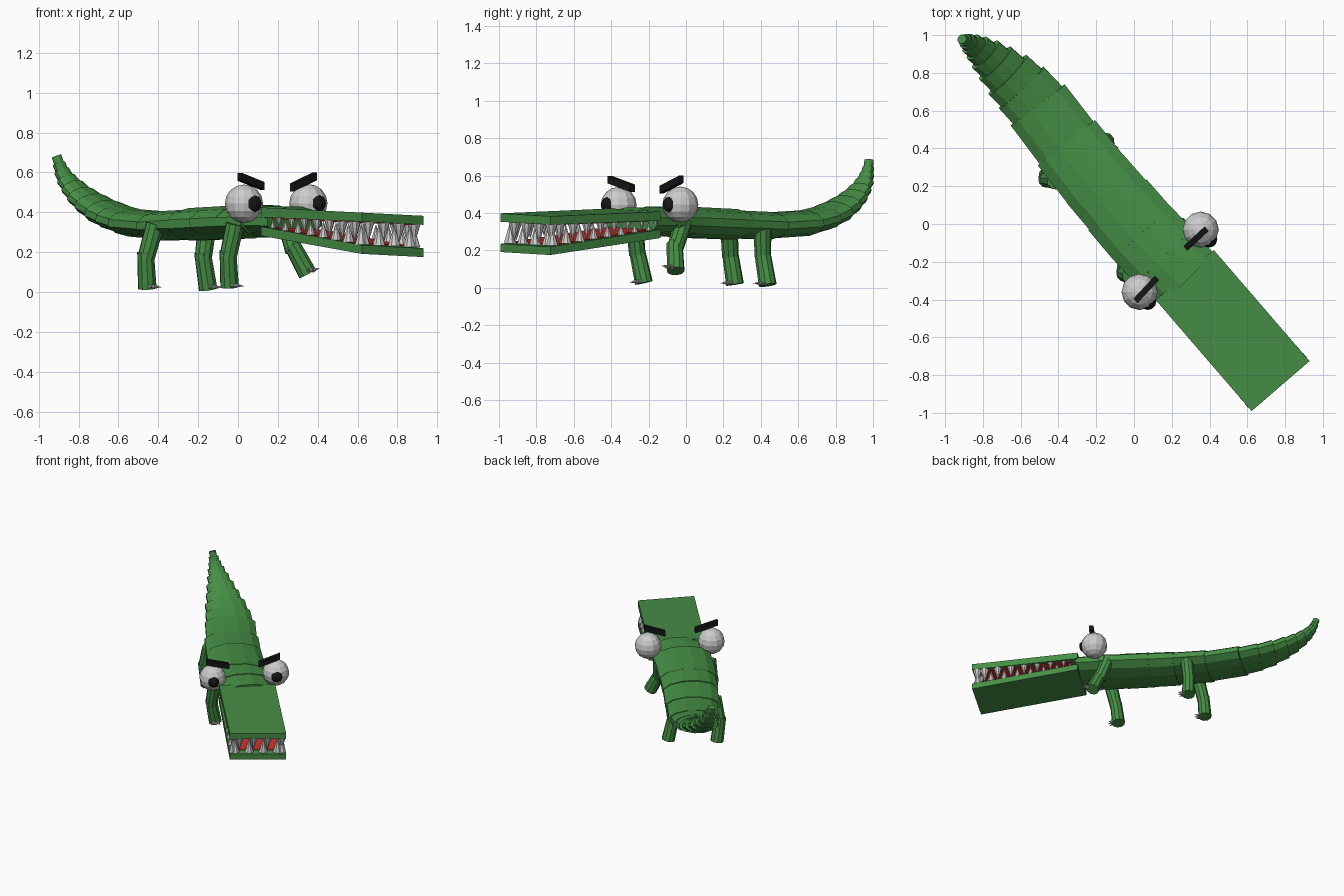
import bpy, bmesh
from math import sin, cos, pi
from mathutils import Vector as V

if "Cube" in bpy.data.objects:
    bpy.data.objects.remove(bpy.data.objects["Cube"])

# Animal axes: F points to the snout, S to its left
F, S, UP = V((0.653, -0.757, 0)), V((0.757, 0.653, 0)), V((0, 0, 1))

def W(f, s, z):
    return F * f + S * s + UP * z

def material(name, rgb):
    m = bpy.data.materials.new(name)
    m.diffuse_color = (*rgb, 1)
    m.use_nodes = True
    m.node_tree.nodes["Principled BSDF"].inputs["Base Color"].default_value = m.diffuse_color
    return m

GREEN = material("green", (0.06, 0.27, 0.06))
RED = material("red", (0.6, 0.03, 0.02))
BLACK = material("black", (0.008, 0.008, 0.008))

def finish(name, bm, mat):
    bmesh.ops.recalc_face_normals(bm, faces=bm.faces)
    me = bpy.data.meshes.new(name)
    bm.to_mesh(me)
    bm.free()
    ob = bpy.data.objects.new(name, me)
    bpy.context.collection.objects.link(ob)
    if mat:
        me.materials.append(mat)
    return ob

def add_tube(bm, a, b, ra, rb, n=12, side=S, flat=1.0):
    """Capped tube or cone from a to b; flat squashes it across 'side'."""
    ax = (b - a).normalized()
    u = (side - ax * side.dot(ax)).normalized()
    v = ax.cross(u)
    def ring(c, r):
        return [bm.verts.new(c + u * r * cos(t) + v * r * flat * sin(t))
                for t in (2 * pi * (i + 0.5) / n for i in range(n))]
    A = ring(a, ra)
    bm.faces.new(A)
    if rb:
        B = ring(b, rb)
        bm.faces.new(B)
    else:
        tip = bm.verts.new(b)
    for i in range(n):
        j = (i + 1) % n
        bm.faces.new((A[i], A[j], B[j], B[i]) if rb else (A[i], A[j], tip))

def add_hex(bm, bottom, top):
    """Box from four bottom and four top corners."""
    p = [bm.verts.new(c) for c in bottom + top]
    for q in ((0, 1, 2, 3), (4, 5, 6, 7), (0, 1, 5, 4), (1, 2, 6, 5),
              (2, 3, 7, 6), (3, 0, 4, 7)):
        bm.faces.new([p[i] for i in q])

# Body and tail: overlapping flattened rings (f, s, z, half width, half height)
spine = [(0.40, .025, .352, .195, .075), (0.23, .01, .355, .200, .078),
         (0.06, 0, .352, .214, .082), (-0.126, 0, .346, .212, .085),
         (-0.31, 0, .340, .204, .084), (-0.55, .01, .332, .200, .076),
         (-0.80, .025, .345, .186, .070), (-0.93, .02, .370, .167, .065),
         (-1.03, .01, .402, .150, .062), (-1.12, 0, .442, .124, .056),
         (-1.19, -.01, .482, .102, .050), (-1.245, -.02, .525, .080, .044),
         (-1.285, -.03, .566, .062, .038), (-1.31, -.037, .605, .047, .033),
         (-1.325, -.043, .643, .036, .028), (-1.336, -.05, .680, .026, .024)]
bm = bmesh.new()
for p, q in zip(spine, spine[1:]):
    a, b = W(*p[:3]), W(*q[:3])
    ext = (b - a) * 0.04
    add_tube(bm, a - ext, b + ext, q[3] * 1.01, q[3], 12, S, q[4] / q[3])
finish("body_and_tail", bm, GREEN)

# Jaws: slanted plates with a slight roll
F0, F1, HALF, MID, ROLL = 0.38, 1.157, 0.203, 0.027, -0.016

def mouth(z0, z1, u, v):
    """Point on a jaw plane: u 0..1 back to front, v -1..1 right to left."""
    return W(F0 + (F1 - F0) * u, MID + HALF * v, z0 + (z1 - z0) * u + ROLL * v / 2)

def plate(name, lo, hi, mat, inset=0.0):
    e = 1 - inset
    corners = ((inset / 2, -e), (1 - inset / 2, -e), (1 - inset / 2, e), (inset / 2, e))
    bm = bmesh.new()
    add_hex(bm, [mouth(*lo, u, v) for u, v in corners],
            [mouth(*hi, u, v) for u, v in corners])
    finish(name, bm, mat)

UPPER, LOWER = (.367, .345), (.320, .227)
plate("upper_jaw", UPPER, (.416, .390), GREEN)
plate("lower_jaw", (.274, .183), LOWER, GREEN)
plate("mouth_roof", (.362, .340), (.370, .348), RED, 0.14)
plate("mouth_floor", (.316, .223), (.325, .232), RED, 0.14)

# Teeth: cones along both sides and the snout edge, growing forward
for name, base, other, shift in (("lower_teeth", LOWER, UPPER, 0.0),
                                 ("upper_teeth", UPPER, LOWER, 0.5)):
    spots = [((i + 0.6 - shift) / 8, v) for i in range(8) for v in (-.86, .86)]
    spots += [(0.955, -.80 + 0.5 * (i + shift * 0.6)) for i in range(4)]
    bm = bmesh.new()
    for u, v in spots:
        a, b = mouth(*base, u, v), mouth(*other, u, v)
        r = 0.014 + 0.02 * u
        add_tube(bm, a, a.lerp(b, 0.93), r, 0, 8)
    finish(name, bm, None)

# Eyes, pupils and slanted brows
eyes = {"right": (V((.03, -.36, .443)), V((.008, -.407, .578)), V((.122, -.285, .532))),
        "left": (V((.353, -.03, .445)), V((.385, -.025, .580)), V((.272, -.130, .525)))}
for side, (c, outer, inner) in eyes.items():
    for name, centre, r, mat in (("eye", c, .096, None),
                                 ("pupil", c + F * .066, .045, BLACK)):
        bm = bmesh.new()
        bmesh.ops.create_uvsphere(bm, u_segments=12, v_segments=8, radius=r)
        bmesh.ops.translate(bm, verts=bm.verts, vec=centre)
        finish(f"{side}_{name}", bm, mat)
    d, up = F * .016, UP * .02
    bm = bmesh.new()
    add_hex(bm, [outer - d - up, outer + d - up, inner + d - up, inner - d - up],
            [outer - d + up, outer + d + up, inner + d + up, inner - d + up])
    finish(f"{side}_brow", bm, BLACK)

# Legs: thigh, shin and three claws each (hip, knee, foot)
legs = {"front_right": ((-.015, -.275, .34), (-.05, -.26, .19), (-.042, -.225, .026)),
        "front_left": ((.24, -.01, .36), (.28, -.06, .22), (.350, -.055, .090)),
        "rear_right": ((-.415, .23, .34), (-.463, .237, .18), (-.455, .262, .018)),
        "rear_left": ((-.155, .41, .33), (-.175, .41, .18), (-.150, .437, .014))}
for name, points in legs.items():
    hip, knee, foot = map(V, points)
    shin = (foot - knee).normalized()
    bm = bmesh.new()
    add_tube(bm, hip, knee - UP * .015, .048, .044, 10)
    add_tube(bm, knee - shin * .02, foot, .043, .048, 10)
    finish(name + "_leg", bm, GREEN)
    ahead = (F - shin * F.dot(shin)).normalized()
    bm = bmesh.new()
    for k in (-1, 0, 1):
        way = (ahead + S * k * 0.45).normalized()
        root = foot - shin * .012 + way * .035
        add_tube(bm, root, root + way * .045, .013, 0, 8)
    finish(name + "_claws", bm, None)
